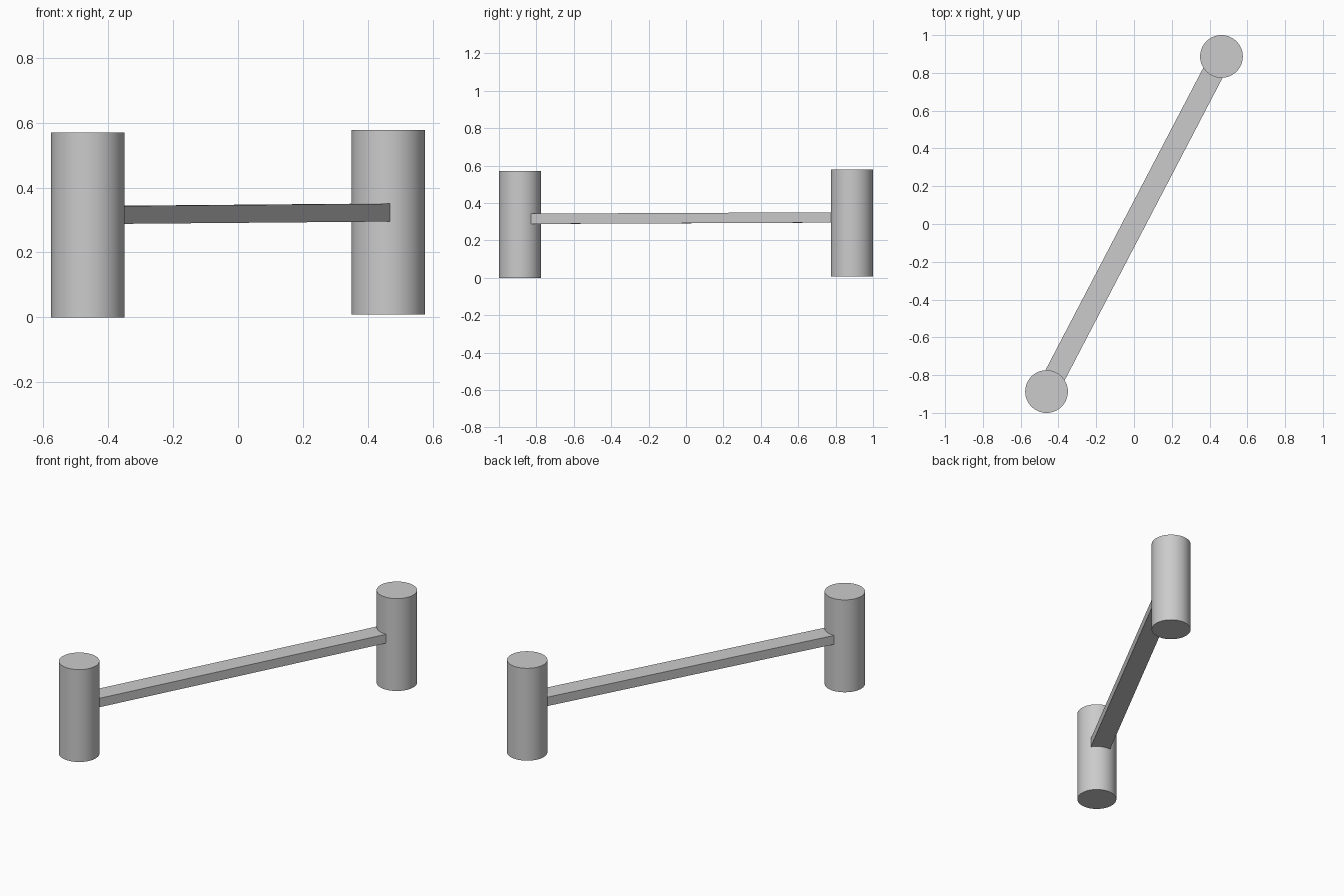
import bpy
import math
from mathutils import Vector

cube = bpy.data.objects.get("Cube")
if cube:
    bpy.data.objects.remove(cube, do_unlink=True)

# Single light grey finish
grey = bpy.data.materials.new("light_grey")
grey.use_nodes = True
colour = (0.6, 0.6, 0.6, 1)
grey.diffuse_color = colour
grey.node_tree.nodes["Principled BSDF"].inputs["Base Color"].default_value = colour

RADIUS, HEIGHT = 0.113, 0.57
BAR_WIDTH, BAR_DEPTH, BAR_Z = 0.115, 0.055, 0.315


def make_post(name, base):
    bpy.ops.mesh.primitive_cylinder_add(
        vertices=64, radius=RADIUS, depth=HEIGHT,
        location=base + Vector((0, 0, HEIGHT / 2)))
    post = bpy.context.object
    post.name = name
    post.data.materials.append(grey)
    bpy.ops.object.shade_smooth_by_angle(angle=math.radians(30))


# Upright posts at opposite corners, the back one slightly higher
front_base = Vector((-0.463, -0.887, 0))
back_base = Vector((0.463, 0.887, 0.008))
make_post("front_post", front_base)
make_post("back_post", back_base)

# Flat bar joining the posts, its ends sunk into them
span = back_base - front_base
bpy.ops.mesh.primitive_cube_add(
    size=1, location=(front_base + back_base) / 2 + Vector((0, 0, BAR_Z)))
bar = bpy.context.object
bar.name = "connecting_bar"
bar.scale = (span.length, BAR_WIDTH, BAR_DEPTH)
bar.rotation_euler = (0, -math.asin(span.z / span.length), math.atan2(span.y, span.x))
bar.data.materials.append(grey)
